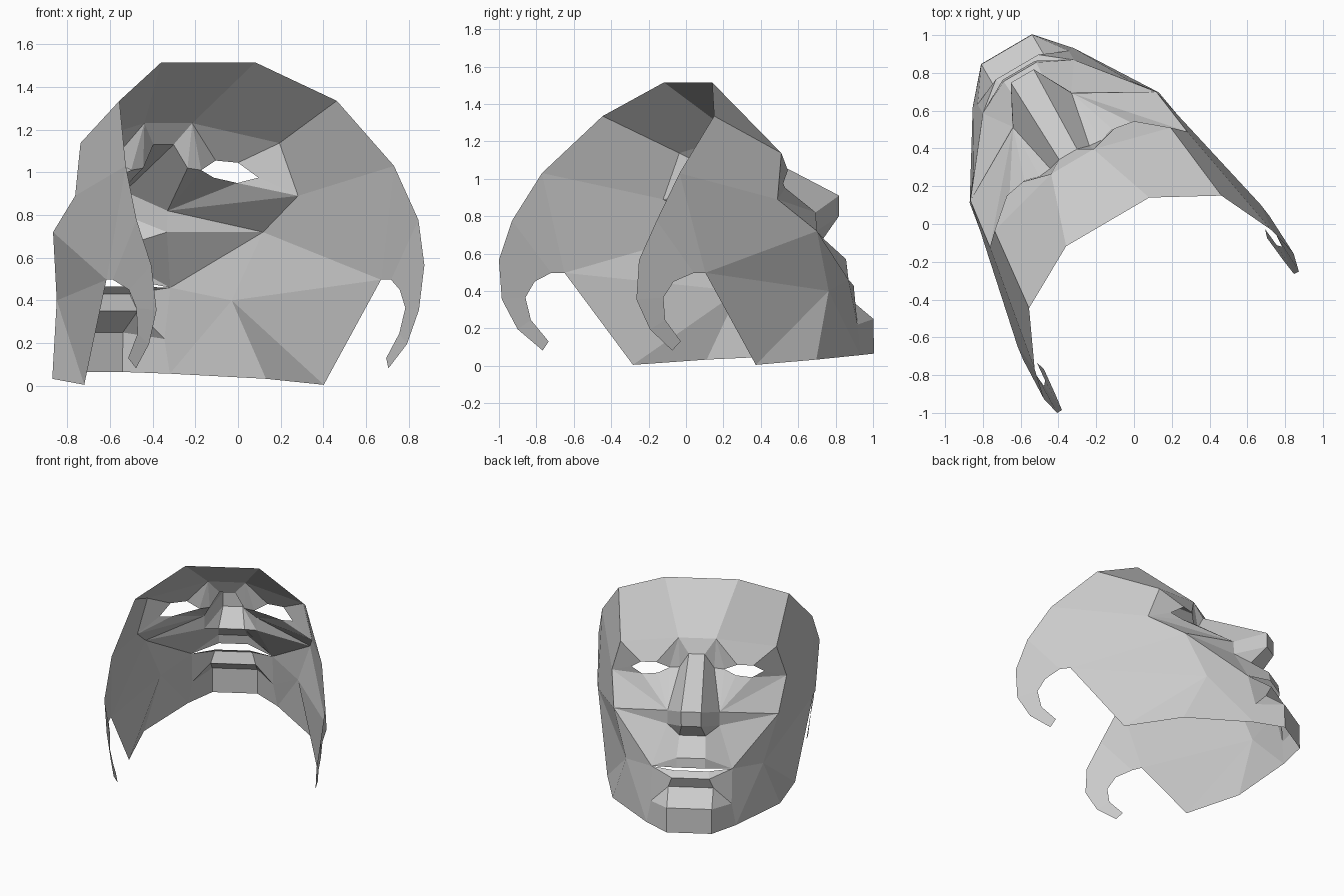
import bpy, bmesh, math
from mathutils import Vector as V

if "Cube" in bpy.data.objects:
    bpy.data.objects.remove(bpy.data.objects["Cube"])

# Local frame: x = sideways from the symmetry plane, y = face direction, z = up
TURN = math.radians(30.35)
ORIGIN = (-0.099, -0.058, 0)


def mid(p):
    return V((0, p.y, p.z))


def centre(*row):
    """Start a row on the symmetry plane."""
    return [mid(row[0]), *row]


def loft(name, *rows):
    """Skin neighbouring rows with flat faces, repeated points give triangles; mirror the half."""
    bm = bmesh.new()
    for top, low in zip(rows, rows[1:]):
        for i in range(len(top) - 1):
            loop = []
            for p in (top[i], top[i + 1], low[i + 1], low[i]):
                if p not in loop:
                    loop.append(p)
            if len(loop) > 2:
                bm.faces.new([bm.verts.new(p) for p in loop])
    bmesh.ops.remove_doubles(bm, verts=bm.verts, dist=0.001)
    bmesh.ops.recalc_face_normals(bm, faces=bm.faces)
    if sum(f.normal.y + 0.5 * f.normal.x for f in bm.faces) < 0:
        bmesh.ops.reverse_faces(bm, faces=bm.faces)
    me = bpy.data.meshes.new(name)
    bm.to_mesh(me)
    bm.free()
    ob = bpy.data.objects.new(name, me)
    bpy.context.collection.objects.link(ob)
    ob.location = ORIGIN
    ob.rotation_euler.z = TURN
    m = ob.modifiers.new("mirror", "MIRROR")
    m.use_clip = True
    return ob


# Guide points: outer rim from the hairline to the temple
hair, hair_side, temple = V((.255, .08, 1.515)), V((.59, -.104, 1.335)), V((.728, -.399, 1.03))

# Brow, cheekbone and cheek
brow, brow_end = V((.13, .45, 1.23)), V((.54, .342, 1.137))
bone, cheek, jowl = V((.605, .28, .89)), V((.57, .545, .72)), V((.475, .673, .40))

# Jaw edge and chin
jaw_back, jaw, jaw_front = V((.65, .119, .005)), V((.58, .535, .033)), V((.31, .965, .057))
chin_low, chin, chin_top = V((.156, 1.14, .065)), V((.156, 1.138, .25)), V((.156, 1.0, .35))
chin_side = V((.28, .965, .22))

# Nose
bridge, socket = V((.055, .495, 1.13)), V((.12, .477, 1.02))
tip, tip_low = V((.07, .975, .91)), V((.068, .975, .80))
wing, wing_low, nose_base = V((.18, .765, .82)), V((.18, .77, .72)), V((.09, .865, .68))

# Mouth
corner = V((.28, .91, .46))
lip_peak, lip_in = V((.1, 1.0, .57)), V((.1, 1.01, .50))
low_in, low_lip = V((.12, .98, .465)), V((.13, 1.03, .43))

# Eye opening
eye_in, eye_out = V((.19, .47, 1.01)), V((.46, .40, .975))
lid_a, lid_b = V((.28, .49, 1.055)), V((.39, .47, 1.045))
under_a, under_b = V((.27, .49, .975)), V((.38, .46, .95))

# Ear hook: outer and inner edges
hook_out = [temple, V((.765, -.562, .777)), V((.741, -.658, .565)),
            V((.712, -.657, .355)), V((.70, -.566, .195)), V((.685, -.42, .082))]
hook_in = [V((.745, -.249, .497)), V((.755, -.325, .497)), V((.735, -.44, .45)),
           V((.73, -.50, .365)), V((.71, -.478, .245)), V((.70, -.374, .13))]
notch = hook_in[0]

loft("forehead", centre(hair, hair_side, temple), centre(brow, brow_end, bone))

loft("brow_and_upper_lids",
     centre(brow, brow, brow, brow, brow_end, bone),
     centre(bridge, socket, eye_in, lid_a, lid_b, eye_out))

loft("lower_lids",
     [socket, eye_in, under_a, under_b, under_b, eye_out],
     [wing, wing, wing, wing, bone, bone])

loft("nose",
     centre(bridge, socket), centre(tip, wing),
     centre(tip_low, wing_low), centre(nose_base, wing_low))

loft("upper_lip",
     centre(nose_base, wing_low), centre(lip_peak, corner), centre(lip_in, corner))

loft("lower_lip_and_chin",
     centre(low_in, corner), centre(low_lip, corner), centre(chin_top, chin_side),
     centre(chin, chin_side), centre(chin_low, jaw_front))

loft("cheeks",
     [wing, wing, wing_low, corner, corner, chin_side, chin_side],
     [bone, cheek, cheek, cheek, jowl, jowl, jaw_front])

loft("face_sides",
     [bone, cheek, jowl, jowl, jowl, jowl],
     [temple, notch, notch, jaw_back, jaw, jaw_front])

loft("ear_hooks", hook_out, hook_in)
